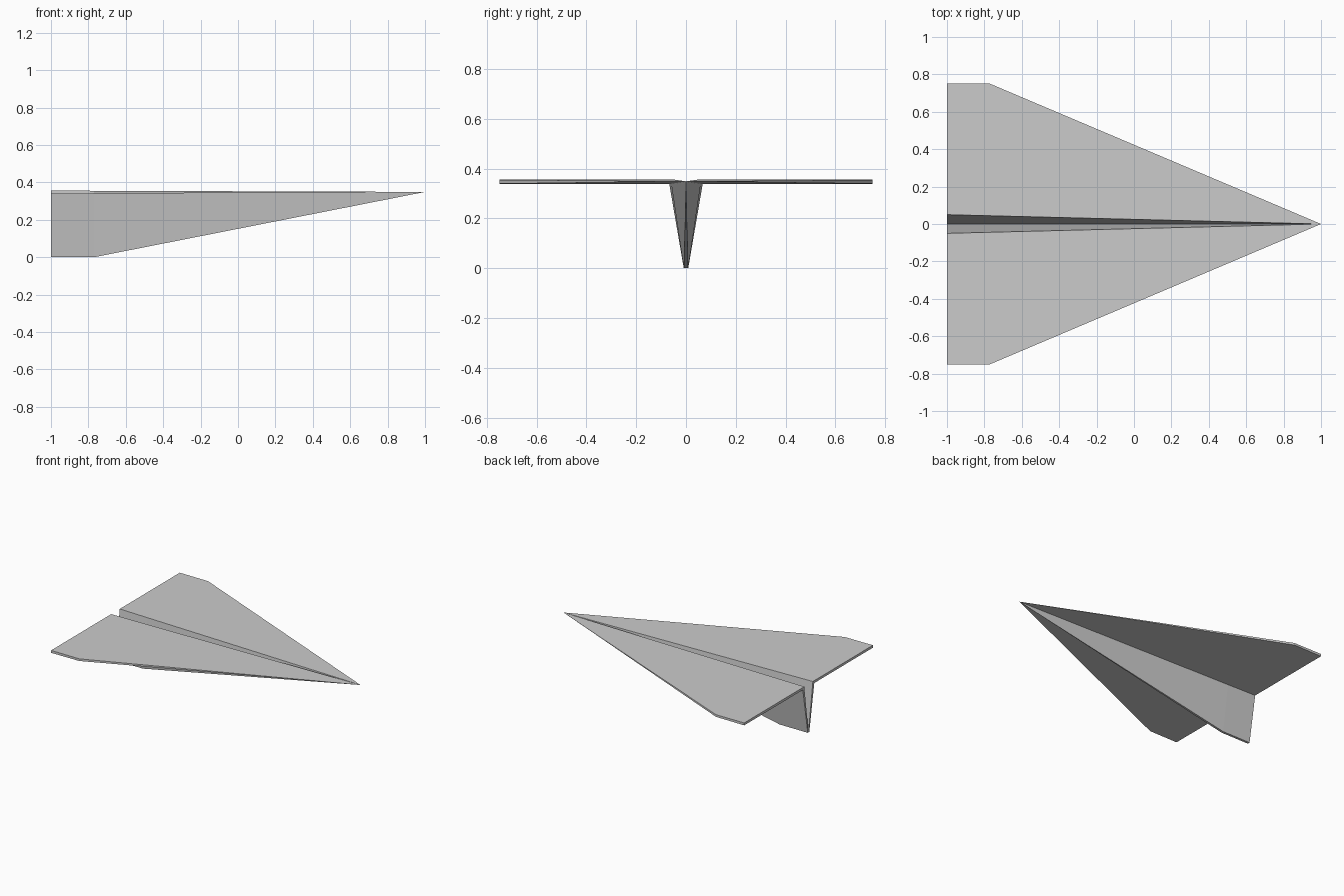
import bpy, bmesh

if "Cube" in bpy.data.objects:
    bpy.data.objects.remove(bpy.data.objects["Cube"])

NOSE = (1.0, 0.0, 0.349)
MID_X = -0.77                      # where the wing tip and keel start to taper

# Half cross-section of the folded sheet at the tail: (y, z, tapers toward the nose early)
section = [
    (0.000, 0.000, False),         # keel, inside
    (0.009, 0.000, False),         # keel, outside
    (0.067, 0.338, True),          # outer fold under the wing
    (0.750, 0.338, False),         # wing tip, underside
    (0.750, 0.356, False),         # wing tip, top
    (0.050, 0.356, True),          # inner fold on top of the wing
]
k = (1 - MID_X) / 2                # linear shrink from tail to the mid station


def mid_point(y, z, taper):
    new_z = z if z < 0.1 else NOSE[2] + (z - NOSE[2]) * k
    return (MID_X, y * k if taper else y, new_z)


# Loft: tail section, mid section, nose point
bm = bmesh.new()
tail = [bm.verts.new((-1, y, z)) for y, z, _ in section]
mid = [bm.verts.new(mid_point(*p)) for p in section]
nose = bm.verts.new(NOSE)
bm.faces.new(tail)
n = len(section)
for i in range(n):
    j = (i + 1) % n
    bm.faces.new((tail[i], tail[j], mid[j], mid[i]))
    bm.faces.new((mid[i], mid[j], nose))
bmesh.ops.recalc_face_normals(bm, faces=bm.faces)
# Merge the coplanar panels into clean flat faces
bmesh.ops.dissolve_limit(bm, angle_limit=0.003, verts=bm.verts, edges=bm.edges)
bmesh.ops.triangulate(bm, faces=[f for f in bm.faces if len(f.verts) > 4])

mesh = bpy.data.meshes.new("folded_paper_plane")
bm.to_mesh(mesh)
bm.free()
plane = bpy.data.objects.new("folded_paper_plane", mesh)
bpy.context.collection.objects.link(plane)

# Second half of the sheet
mirror = plane.modifiers.new("mirror_half", 'MIRROR')
mirror.use_axis = (False, True, False)
mirror.use_mirror_merge = False
